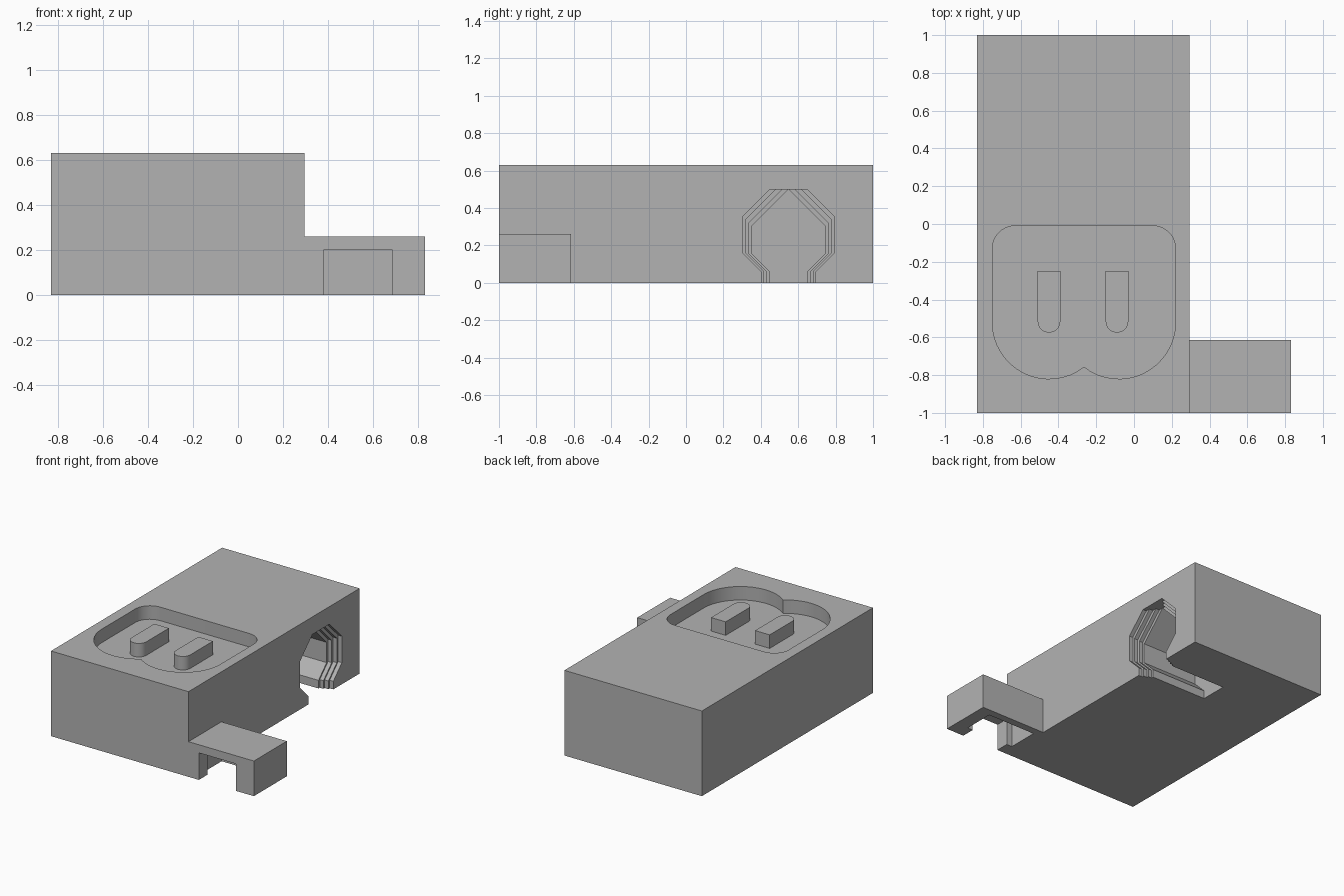
import bpy, bmesh
from math import sin, cos, radians

old = bpy.data.objects.get("Cube")
if old:
    bpy.data.objects.remove(old, do_unlink=True)

grey = bpy.data.materials.new("plain_grey")
grey.use_nodes = True
tone = (0.45, 0.45, 0.45, 1)
grey.diffuse_color = tone
grey.node_tree.nodes["Principled BSDF"].inputs["Base Color"].default_value = tone


def prism(name, outline, axis, low, high):
    """Extrude a 2D outline along x (outline is y, z) or along z (outline is x, y)."""
    place = (lambda a, b, t: (t, a, b)) if axis == "x" else (lambda a, b, t: (a, b, t))
    bm = bmesh.new()
    base = bm.faces.new([bm.verts.new(place(a, b, low)) for a, b in outline])
    moved = bmesh.ops.extrude_face_region(bm, geom=[base])["geom"]
    shift = place(0, 0, high - low)
    bmesh.ops.translate(bm, vec=shift, verts=[v for v in moved if isinstance(v, bmesh.types.BMVert)])
    bmesh.ops.recalc_face_normals(bm, faces=bm.faces)
    mesh = bpy.data.meshes.new(name)
    bm.to_mesh(mesh)
    bm.free()
    mesh.materials.append(grey)
    obj = bpy.data.objects.new(name, mesh)
    bpy.context.collection.objects.link(obj)
    return obj


def rect(x0, x1, y0, y1):
    return [(x0, y0), (x1, y0), (x1, y1), (x0, y1)]


def arc(cx, cy, r, start, end, steps=16):
    angles = [radians(start + (end - start) * i / steps) for i in range(steps + 1)]
    return [(cx + r * cos(a), cy + r * sin(a)) for a in angles]


def cut(target, cutter):
    """Subtract the cutter from the target and remove the cutter."""
    cutter.hide_render = True
    mod = target.modifiers.new("cut", "BOOLEAN")
    mod.operation = "DIFFERENCE"
    mod.solver = "EXACT"
    mod.object = cutter
    bpy.context.view_layer.objects.active = target
    bpy.ops.object.modifier_apply(modifier=mod.name)
    bpy.data.objects.remove(cutter, do_unlink=True)


def smooth(obj):
    bpy.ops.object.select_all(action="DESELECT")
    obj.select_set(True)
    bpy.context.view_layer.objects.active = obj
    bpy.ops.object.shade_smooth_by_angle(angle=radians(25))


SIDE, TOP, FLOOR, MID = 0.295, 0.63, 0.53, -0.265

# Main body
body = prism("body", rect(-0.83, SIDE, -1, 1), "z", 0, TOP)

# Face-shaped recess in the top: rounded upper corners, two round cheeks below
face = (arc(-0.45, -0.52, 0.3, 180, 308) + arc(-0.08, -0.52, 0.3, 232, 360)
        + arc(0.10, -0.13, 0.12, 0, 90, 10) + arc(-0.63, -0.13, 0.12, 90, 180, 10))
cut(body, prism("face_cutter", face, "z", FLOOR, 0.7))

# Stepped octagonal socket in the side, open at the bottom, narrowing inwards
STEP = 0.03
for i in (3, 2, 1, 0):
    t = i / 3
    wide, neck, peak = 0.245 - 0.05 * t, 0.145 - 0.045 * t, 0.1 * (1 - t)
    half = [(neck, -0.05), (neck, 0.06), (wide, 0.06 + wide - neck), (wide, 0.5 - wide + peak)]
    crown = [(peak, 0.5)]
    right = half + crown
    left = [(-a, b) for a, b in reversed(right)]
    if i == 3:
        left = left[1:]
    outline = [(0.548 + a, b) for a, b in right + left]
    inner = -0.25 if i == 3 else SIDE - STEP * (i + 1)
    cut(body, prism("socket_cutter", outline, "x", inner, 0.35))
smooth(body)

# Raised eyes: square at the back, round at the front
for name, x in (("right_eye", MID - 0.185), ("left_eye", MID + 0.175)):
    eye = [(x + 0.06, -0.25), (x - 0.06, -0.25)] + arc(x, -0.515, 0.06, 180, 360)
    smooth(prism(name, eye, "z", FLOOR, TOP))

# Side arm with a T-shaped slot open at the front and underneath
arm = prism("side_arm", rect(SIDE, 0.83, -1, -0.615), "z", 0, 0.26)
slot = [(0.38, -1.1), (0.685, -1.1), (0.685, -0.9), (0.73, -0.9),
        (0.73, -0.67), (0.335, -0.67), (0.335, -0.9), (0.38, -0.9)]
cut(arm, prism("slot_cutter", slot, "z", -0.1, 0.2))
